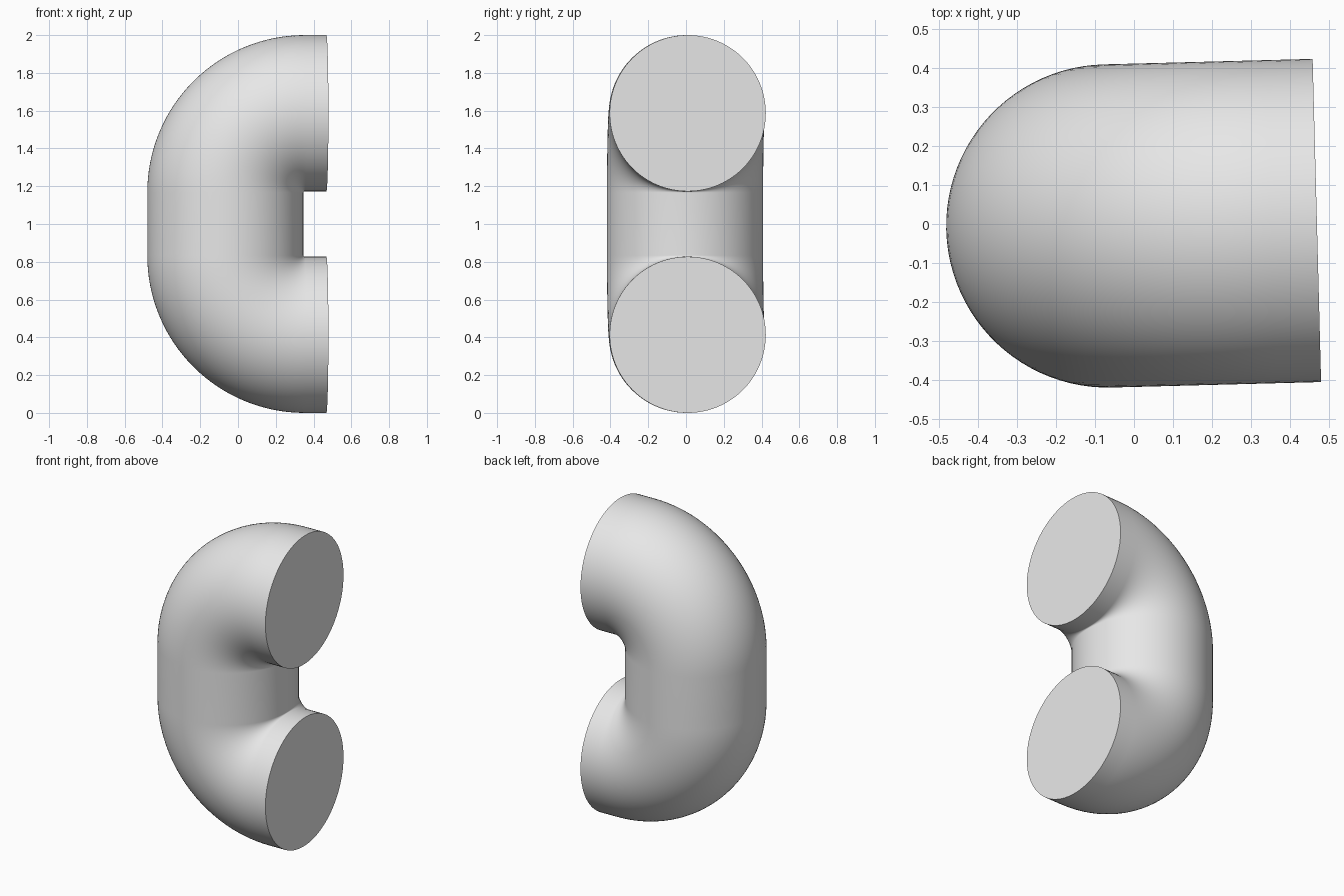
import bpy, bmesh
from math import sin, cos, pi, radians
from mathutils import Vector, Matrix

cube = bpy.data.objects.get("Cube")
if cube:
    bpy.data.objects.remove(cube, do_unlink=True)

TUBE = 0.4135      # tube radius
BEND = 0.42        # centreline radius of each elbow
LENGTH = 0.535     # reach of each arm from the upright
SIDES, STEPS = 96, 32
LOW, HIGH = TUBE, 2 - TUBE

grey = bpy.data.materials.new("plain grey")
grey.use_nodes = True
grey.diffuse_color = (0.8, 0.8, 0.8, 1)
grey.node_tree.nodes["Principled BSDF"].inputs["Base Color"].default_value = (0.8, 0.8, 0.8, 1)


def ring(bm, x, z, angle):
    """Circle of vertices around a path point, facing along the path."""
    out = Vector((sin(angle), 0, -cos(angle)))
    side = Vector((0, 1, 0))
    centre = Vector((x, 0, z))
    turns = [2 * pi * i / SIDES for i in range(SIDES)]
    return [bm.verts.new(centre + TUBE * (cos(t) * out + sin(t) * side)) for t in turns]


# Centreline: lower arm, lower elbow, upright, upper elbow, upper arm
path = [(LENGTH, LOW, 0)]
for centre_z, start in ((LOW + BEND, 0), (HIGH - BEND, pi / 2)):
    for i in range(STEPS + 1):
        a = start + pi / 2 * i / STEPS
        path.append((BEND - BEND * sin(a), centre_z - BEND * cos(a), -a))
path.append((LENGTH, HIGH, -pi))

# Sweep the circle along the centreline and close both ends
bm = bmesh.new()
rings = [ring(bm, *p) for p in path]
for a, b in zip(rings, rings[1:]):
    for i in range(SIDES):
        j = (i + 1) % SIDES
        bm.faces.new((a[i], a[j], b[j], b[i]))
bm.faces.new(rings[0])
bm.faces.new(rings[-1])
bmesh.ops.recalc_face_normals(bm, faces=bm.faces)

# Slight yaw of the whole tube
bm.transform(Matrix.Translation((-0.067, -0.005, 0)) @ Matrix.Rotation(radians(1.5), 4, "Z"))

mesh = bpy.data.meshes.new("bent_tube")
bm.to_mesh(mesh)
bm.free()
mesh.materials.append(grey)
tube = bpy.data.objects.new("bent_tube", mesh)
bpy.context.collection.objects.link(tube)

bpy.ops.object.select_all(action="DESELECT")
tube.select_set(True)
bpy.context.view_layer.objects.active = tube
bpy.ops.object.shade_smooth_by_angle(angle=radians(40))
